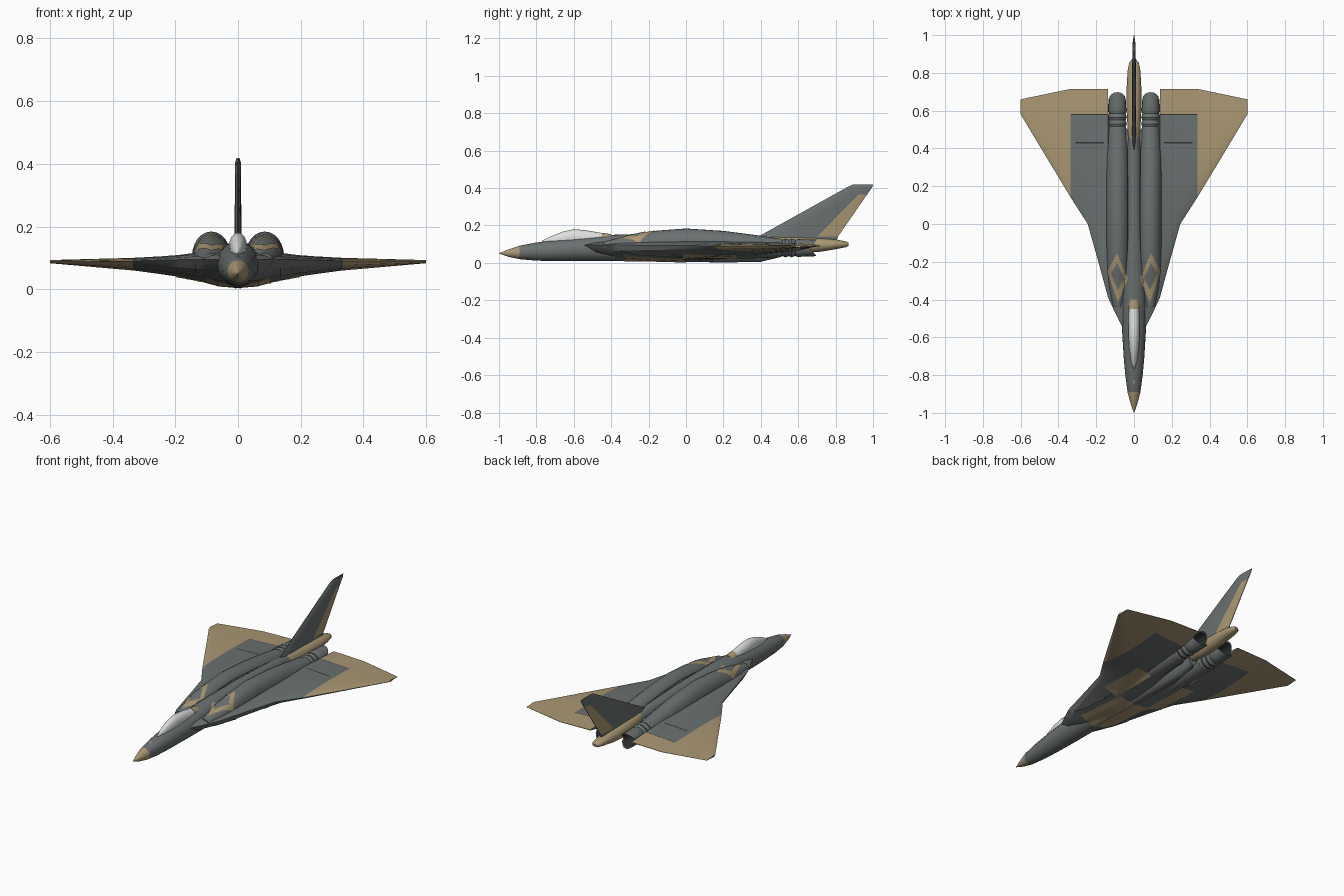
import bpy, bmesh, math
from mathutils import Vector

if "Cube" in bpy.data.objects:
    bpy.data.objects.remove(bpy.data.objects["Cube"])


def material(name, rgb):
    m = bpy.data.materials.new(name)
    m.diffuse_color = (*rgb, 1)
    m.use_nodes = True
    m.node_tree.nodes["Principled BSDF"].inputs["Base Color"].default_value = m.diffuse_color
    return m


GREY = material("slate grey", (0.145, 0.165, 0.162))
TAN = material("sand tan", (0.40, 0.31, 0.175))
GLASS = material("pale canopy", (0.72, 0.73, 0.73))
DARK = material("dark grey", (0.03, 0.033, 0.033))


def finish(name, bm, mats, angle=35):
    bmesh.ops.recalc_face_normals(bm, faces=bm.faces)
    me = bpy.data.meshes.new(name)
    bm.to_mesh(me)
    bm.free()
    for m in mats:
        me.materials.append(m)
    ob = bpy.data.objects.new(name, me)
    bpy.context.collection.objects.link(ob)
    bpy.ops.object.select_all(action='DESELECT')
    ob.select_set(True)
    bpy.context.view_layer.objects.active = ob
    if angle:
        bpy.ops.object.shade_smooth_by_angle(angle=math.radians(angle))
    return ob


def loft(name, rings, mats, rule=None, angle=35):
    """Skin closed rings; rule(row, column, centre) gives the material index."""
    bm = bmesh.new()
    rows = [[bm.verts.new(p) for p in r] for r in rings]
    n = len(rows[0])
    for i in range(len(rows) - 1):
        for j in range(n):
            k = (j + 1) % n
            f = bm.faces.new((rows[i][j], rows[i][k], rows[i + 1][k], rows[i + 1][j]))
            if rule:
                f.material_index = rule(i, j, f.calc_center_median())
    for end in (rows[0], rows[-1]):
        f = bm.faces.new(end)
        if rule:
            f.material_index = rule(0, 0, f.calc_center_median())
    return finish(name, bm, mats, angle)


def oval(y, hw, zb, zt, cx=0, n=24):
    return [(cx + hw * math.cos(a), y, (zb + zt) / 2 + (zt - zb) / 2 * math.sin(a))
            for a in (2 * math.pi * i / n for i in range(n))]


# fuselage with tan nose cone
loft("fuselage", [oval(*s) for s in (
    (-1, .001, .05, .052), (-.95, .018, .033, .072), (-.89, .034, .02, .092),
    (-.8, .046, .012, .109), (-.7, .055, .010, .122), (-.55, .064, .010, .136),
    (-.4, .068, .010, .150), (-.2, .060, .010, .156), (0, .050, .004, .160),
    (.25, .045, .003, .153), (.4, .042, .006, .144), (.5, .030, .03, .132))],
    (GREY, TAN), lambda i, j, c: int(c.y < -.89))

# tail boom
loft("tail_boom", [oval(*s) for s in (
    (.40, .012, .09, .135), (.47, .032, .06, .14), (.6, .039, .05, .137),
    (.72, .039, .06, .132), (.81, .034, .075, .124), (.855, .025, .084, .115),
    (.87, .012, .092, .107))], (TAN,))

# canopy and its rear fairing
loft("canopy", [oval(*s) for s in (
    (-.77, .003, .10, .118), (-.72, .017, .09, .143), (-.66, .025, .09, .167),
    (-.60, .029, .09, .180), (-.54, .030, .09, .175), (-.45, .029, .09, .160))], (GLASS,))
loft("canopy_fairing", [oval(*s) for s in (
    (-.45, .031, .09, .161), (-.40, .032, .09, .154))], (TAN,))

# blended delta wing: (x, leading y, hinge y, trailing y, edge z, top z, bottom z)
half = [(.065, -.54, .45, .50, .095, .125, .012), (.10, -.47, .45, .52, .095, .12, .022),
        (.135, -.395, .46, .56, .095, .116, .029), (.137, -.39, .58, .715, .095, .116, .03),
        (.19, -.196, .58, .715, .094, .109, .040), (.245, 0, .58, .715, .093, .105, .048),
        (.335, .14, .58, .715, .09, .100, .060), (.337, .143, .58, .715, .09, .100, .060),
        (.6, .58, .62, .66, .088, .093, .083)]
CHORD = ((0, 0), (.06, .45), (.2, .8), (.45, 1), (.75, .85), (1, .5), (2, .04))


def wing_ring(x, le, hinge, te, ze, zt, zb):
    def at(u, s, z):
        y = te if u > 1 else le + u * (hinge - le)
        return (x, y, ze + s * (z - ze))
    return ([at(u, s, zt) for u, s in CHORD] +
            [at(u, s, zb) for u, s in reversed(CHORD[1:])])


stations = [(-s[0], *s[1:]) for s in reversed(half)] + [(0, -.58, .45, .5, .095, .13, .006)] + half
loft("delta_wing", [wing_ring(*s) for s in stations], (GREY, TAN),
     lambda i, j, c: int(abs(c.x) > .3355 or (abs(c.x) > .137 and c.y > .585 and j in (5, 6, 7))), 25)

# fin with rudder: (z, leading y, trailing y, thickness factor)
COLS = ((0, .001), (.12, .008), (.3, .011), (.74, .009), (1, .002))
rings = []
for z, le, te, k in ((.10, .31, .80, 1), (.14, .385, .812, 1), (.365, .79, .968, .9),
                     (.405, .862, .996, .8), (.418, .89, 1.0, .4)):
    rings.append([(h * k, le + t * (te - le), z) for t, h in COLS] +
                 [(-h * k, le + t * (te - le), z) for t, h in reversed(COLS)])
loft("tail_fin", rings, (GREY, TAN), lambda i, j, c: int(i == 1 and j in (3, 4, 5)), 25)


def nozzle_ring(y, r, cx, chevron=0, n=16):
    return [(cx + r * math.cos(a), y + chevron * abs(math.sin(a)), .08 + r * math.sin(a))
            for a in (2 * math.pi * i / n for i in range(n))]


for side, s in (("right", 1), ("left", -1)):
    # engine hump
    loft(side + "_engine_hump", [oval(y, w, zb, zt, s * cx) for y, w, zb, zt, cx in (
        (-.44, .025, .07, .115, .085), (-.34, .048, .05, .135, .085), (-.24, .056, .04, .158, .085),
        (-.15, .060, .03, .173, .085), (0, .062, .025, .184, .085), (.2, .062, .022, .171, .086),
        (.35, .060, .024, .152, .087), (.5, .050, .03, .13, .088))], (GREY,))
    # ribbed exhaust nozzle with pointed lips and dark bore
    ribs = [(.46, .047), (.50, .050), (.515, .044), (.53, .050), (.55, .044),
            (.565, .050), (.585, .043), (.60, .048), (.63, .046)]
    outer = [nozzle_ring(y, r, s * .088) for y, r in ribs]
    lips = [nozzle_ring(.66, .044, s * .088, .038), nozzle_ring(.655, .038, s * .088, .038),
            nozzle_ring(.58, .03, s * .088)]
    loft(side + "_nozzle", outer + lips, (GREY, DARK),
         lambda i, j, c: int(i >= 10 or (i == 0 and abs(c.y - .58) < .001)), 30)


def patch(name, corners, mat, up=1, n=10, lift=.003):
    """Thin plate draped on the model from above (up=1) or below (up=-1)."""
    bpy.context.view_layer.update()
    deps = bpy.context.evaluated_depsgraph_get()
    a, b, c, d = (Vector(p) for p in corners)
    bm = bmesh.new()
    grid = []
    for i in range(n + 1):
        row = []
        for j in range(n + 1):
            u, v = i / n, j / n
            p = a.lerp(b, u).lerp(d.lerp(c, u), v)
            hit, loc, *_ = bpy.context.scene.ray_cast(deps, (p.x, p.y, up), (0, 0, -up))
            row.append(bm.verts.new((p.x, p.y, (loc.z if hit else .09) + up * lift)))
        grid.append(row)
    for i in range(n):
        for j in range(n):
            bm.faces.new((grid[i][j], grid[i + 1][j], grid[i + 1][j + 1], grid[i][j + 1]))
    ob = finish(name, bm, (mat,))
    if ob.data.polygons[0].normal.z * up < 0:
        ob.data.flip_normals()
    return ob


def rect(x0, x1, y0, y1):
    return ((x0, y0), (x1, y0), (x1, y1), (x0, y1))


for side, s in (("right", 1), ("left", -1)):
    def flip(pts):
        return [(s * x, y) for x, y in pts]
    # diamond intake: tan frame around a grey opening
    patch(side + "_intake_frame", flip(((.085, -.415), (.143, -.25), (.09, -.155), (.032, -.29))), TAN, n=16)
    patch(side + "_intake_opening", flip(((.086, -.35), (.122, -.262), (.09, -.205), (.052, -.287))), GREY, n=8)
    # wing slot and control surface gaps
    patch(side + "_wing_slot", flip(rect(.16, .31, .426, .434)), DARK, n=4, lift=.001)
    patch(side + "_flap_gap", flip(rect(.14, .333, .578, .582)), DARK, n=6, lift=.001)
    patch(side + "_spine_seam", flip(rect(.034, .037, -.14, .40)), DARK, n=14, lift=.001)
    # belly doors
    patch(side + "_wheel_bay_door", flip(rect(.105, .20, -.02, .27)), TAN, -1)
    patch(side + "_weapon_bay_door", flip(rect(.004, .105, -.33, .0)), TAN, -1)

# small sensor plate on the nose
patch("nose_sensor", rect(-.005, .005, -.845, -.825), TAN, n=2)
